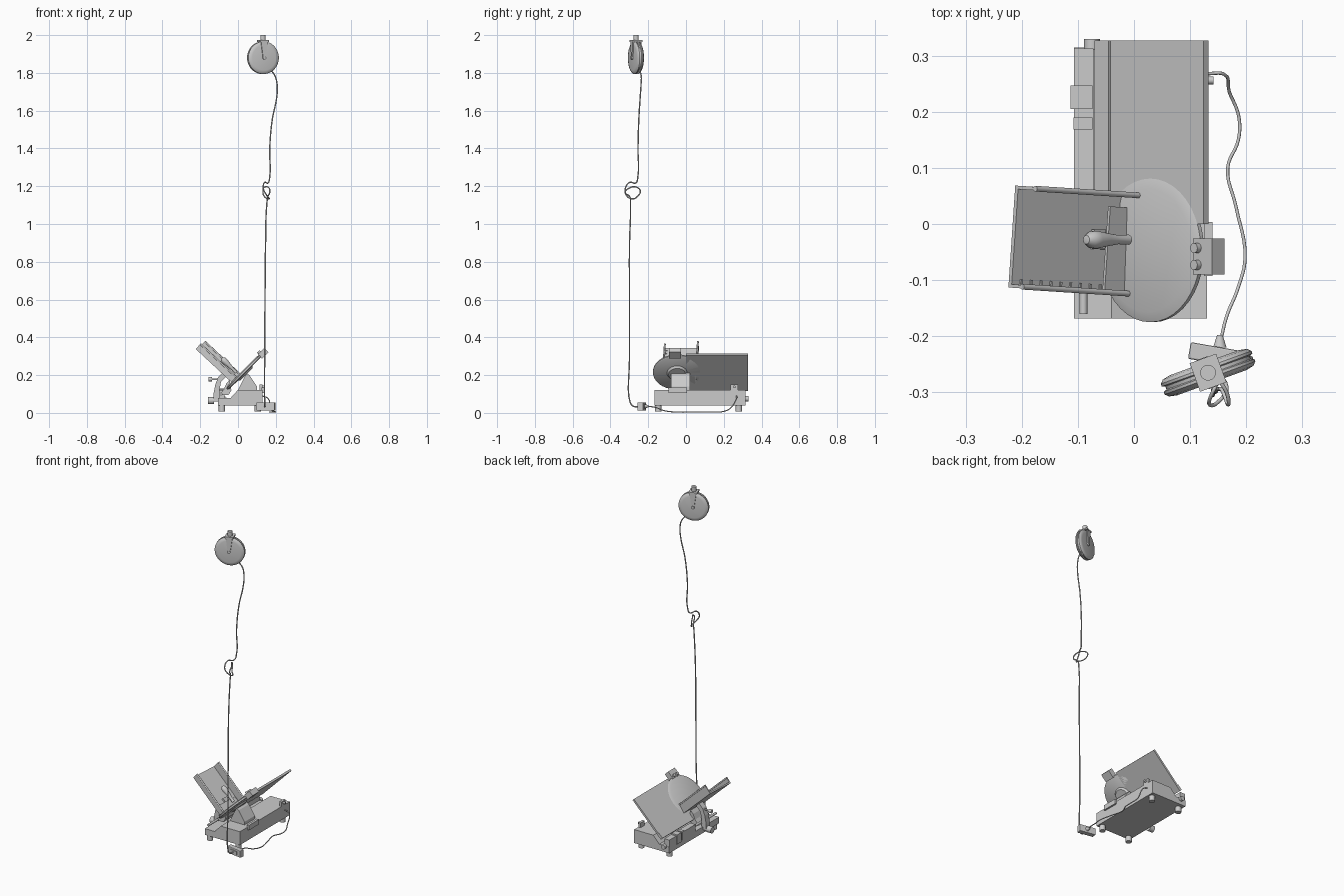
import bpy, bmesh, math
from mathutils import Matrix, Vector

if "Cube" in bpy.data.objects:
    bpy.data.objects.remove(bpy.data.objects["Cube"])

R2 = math.sqrt(0.5)


def frame(o, x, y):
    """Matrix with origin o, local x axis and approximate local y axis."""
    x = Vector(x).normalized()
    z = x.cross(Vector(y)).normalized()
    m = Matrix((x, z.cross(x), z)).transposed().to_4x4()
    m.translation = Vector(o)
    return m


def finish(name, bm, m, bevel=0, smooth=False):
    bmesh.ops.recalc_face_normals(bm, faces=bm.faces)
    me = bpy.data.meshes.new(name)
    bm.to_mesh(me)
    bm.free()
    ob = bpy.data.objects.new(name, me)
    bpy.context.collection.objects.link(ob)
    ob.matrix_world = m
    if bevel:
        b = ob.modifiers.new("bevel", 'BEVEL')
        b.width, b.segments = bevel, 2
    if smooth:
        bpy.ops.object.select_all(action='DESELECT')
        ob.select_set(True)
        bpy.context.view_layer.objects.active = ob
        bpy.ops.object.shade_smooth_by_angle(angle=math.radians(35))
    return ob


def box(name, lo, hi, m=Matrix(), bevel=0):
    bm = bmesh.new()
    bmesh.ops.create_cube(bm, size=1)
    for v in bm.verts:
        v.co = [lo[i] + (v.co[i] + .5) * (hi[i] - lo[i]) for i in range(3)]
    return finish(name, bm, m, bevel)


def prism(name, pts, a, b, m=Matrix()):
    """Local xy profile extruded along local z from a to b."""
    bm = bmesh.new()
    f = bm.faces.new([bm.verts.new((x, y, a)) for x, y in pts])
    r = bmesh.ops.extrude_face_region(bm, geom=[f])
    for v in r['geom']:
        if isinstance(v, bmesh.types.BMVert):
            v.co.z = b
    return finish(name, bm, m)


def lathe(name, prof, m, n=32):
    """(radius, height) profile revolved about local z."""
    bm = bmesh.new()
    vs = [bm.verts.new((r, 0, z)) for r, z in prof]
    es = [bm.edges.new(p) for p in zip(vs, vs[1:])]
    bmesh.ops.spin(bm, geom=vs + es, cent=(0, 0, 0), axis=(0, 0, 1), angle=2 * math.pi, steps=n)
    bmesh.ops.remove_doubles(bm, verts=bm.verts, dist=1e-5)
    return finish(name, bm, m, smooth=True)


def cyl(name, r, a, b, n=24):
    """Solid cylinder from point a to point b."""
    a, b = Vector(a), Vector(b)
    d = b - a
    m = d.to_track_quat('Z', 'Y').to_matrix().to_4x4()
    m.translation = a
    return lathe(name, [(0, 0), (r, 0), (r, d.length), (0, d.length)], m, n)


def tube(name, pts, r):
    cu = bpy.data.curves.new(name, 'CURVE')
    cu.dimensions, cu.bevel_depth, cu.bevel_resolution = '3D', r, 2
    cu.use_fill_caps, cu.resolution_u = True, 6
    s = cu.splines.new('BEZIER')
    s.bezier_points.add(len(pts) - 1)
    for p, c in zip(s.bezier_points, pts):
        p.co = c
        p.handle_left_type = p.handle_right_type = 'AUTO'
    ob = bpy.data.objects.new(name, cu)
    bpy.context.collection.objects.link(ob)
    return ob


XZ = Matrix.Rotation(math.pi / 2, 4, 'X')  # profile in x-z, extrusion toward -y

# base housing with a low ledge on the carriage side
prism("base", [(-.107, .04), (.13, .04), (.13, .122), (0, .122), (-.04, .078), (-.107, .078)],
      -.315, .168, XZ)
for i, x in enumerate((-.085, .105)):
    for j, y in enumerate((-.147, .28)):
        cyl(f"foot_{i}{j}", .017, (x, y, .008), (x, y, .042), 16)
cyl("cord_socket", .007, (.125, .256, .138), (.142, .256, .138), 16)
box("socket_block", (.115, .235, .12), (.13, .275, .15))
cyl("rear_knob", .014, (-.075, .31, .075), (-.075, .33, .075))

# carriage rail beside the plate
box("rail_cover", (-.107, .06, .07), (-.072, .313, .12))
cyl("slide_rod", .007, (-.09, -.16, .1), (-.09, .3, .1), 16)
box("rail_clamp", (-.113, .205, .07), (-.074, .247, .128))
box("rail_stop", (-.108, .168, .075), (-.074, .19, .124))

# gauge plate and round blade, leaning at 45 degrees
P = frame((.033, 0, .215), (1, 0, 1), (0, 1, 0))  # local z is the downhill-facing normal
if P.col[2].z < 0:
    P = frame((.033, 0, .215), (-1, 0, -1), (0, 1, 0))
U = 1 if P.col[0].x > 0 else -1
box("gauge_plate", (-.135, .0, -.006), (.135, .327, .006), P)
box("gauge_plate_lower_lip", (min(-.135 * U, -.1 * U), .06, .004), (max(-.135 * U, -.1 * U), .327, .011), P)
D = P @ Matrix.Translation((0, -.047, 0))
lathe("blade_guard", [(0, -.006), (.122, -.006), (.128, -.002), (.128, .006), (.11, .012), (0, .012)], D, 40)
lathe("blade_hub", [(0, -.016), (.045, -.016), (.055, -.005)], D, 32)
prism("plate_support", [(.0, .12), (.1, .12), (.1, .14), (.06, .2), (.045, .21)], -.02, .08, XZ)
box("side_bracket", (.125, -.093, .105), (.14, .004, .135))

# sharpener on the top edge of the blade
T = P @ Matrix.Translation((U * .142, -.058, .004))
box("sharpener", (-.024, -.032, -.02), (.024, .032, .012), T)
for y in (-.015, .015):
    cyl("sharpener_knob", .009, T @ Vector((-U * .012, y, .01)), T @ Vector((-U * .012, y, .022)), 16)

# food tray sloping down to the blade, slightly turned
W = frame((-.115, -.03, .251), (.185, -.012, -.172), (.07, 1, 0))
box("tray_floor", (-.135, -.088, -.006), (.125, .09, .002), W)
box("tray_back_wall", (-.135, .086, -.006), (.135, .092, .047), W)
box("tray_front_wall", (-.135, -.09, -.006), (.13, -.084, .03), W)
for y, h in ((.089, .047), (-.087, .03)):
    cyl("tray_rim", .005, W @ Vector((-.135, y, h)), W @ Vector((.135, y, h)), 12)
for i in range(10):
    x = -.115 + i * .024
    box("tray_rib", (x, -.082, .001), (x + .004, -.074, .005), W)

# pusher plate with teardrop handle
box("pusher_plate", (.075, -.083, .014), (.125, .066, .02), W)
H = frame((-.01, -.028, .214), (0, 1, 0), (.7, 0, .7))
if H.col[2].x > 0:
    H = H @ Matrix.Rotation(math.pi, 4, 'X')
lathe("pusher_handle", [(0, 0), (.009, 0), (.008, .025), (.012, .055), (.016, .08),
                        (.015, .095), (.008, .106), (0, .108)], H, 20)

# arm carrying the tray, with its knobs
prism("tray_arm", [(-.13, .06), (-.098, .06), (-.098, .12), (-.09, .165), (-.05, .205),
                   (-.07, .225), (-.105, .19), (-.12, .15), (-.13, .1)], .01, .045, XZ)
prism("tray_arm_foot", [(-.1, .095), (-.05, .095), (-.035, .12), (-.045, .175), (-.062, .155), (-.075, .125)],
      -.02, .07, XZ)
cyl("arm_knob_stem", .005, (-.14, -.028, .178), (-.1, -.028, .178), 12)
cyl("arm_knob", .011, (-.157, -.028, .178), (-.138, -.028, .178), 20)
cyl("thickness_knob", .019, (-.16, -.028, .065), (-.128, -.028, .065))

# power cord along the floor to the junction box
tube("floor_cord", [(.13, .268, .09), (.16, .267, .075), (.17, .235, .025), (.187, .19, .006),
                    (.186, .15, .004), (.167, .1, .004), (.182, .03, .004), (.198, -.06, .005),
                    (.185, -.115, .012), (.165, -.165, .03), (.155, -.205, .035)], .003)
B = Matrix.Translation((.148, -.234, .034)) @ Matrix.Rotation(math.radians(-10), 4, 'Z')
box("junction_box", (-.05, -.015, -.021), (.05, .015, .021), B, .003)
box("socket_face", (-.024, -.019, -.01), (.024, -.013, .01), B)
lathe("strain_relief", [(0, 0), (.012, 0), (.005, .022), (0, .022)],
      frame((.153, -.22, .035), (0, 0, 1), (1, 0, 0)))

# hanging cord with one loose loop
tube("hanging_cord", [(.143, -.245, .034), (.142, -.28, .036), (.141, -.297, .06), (.141, -.299, .3),
                      (.143, -.299, .6), (.146, -.299, .9), (.152, -.294, 1.1), (.158, -.298, 1.145),
                      (.168, -.322, 1.168), (.165, -.3, 1.19), (.14, -.262, 1.195), (.132, -.242, 1.175),
                      (.14, -.258, 1.145), (.165, -.29, 1.134), (.15, -.317, 1.155), (.135, -.322, 1.185),
                      (.14, -.3, 1.22), (.16, -.265, 1.218), (.168, -.255, 1.25), (.168, -.254, 1.4),
                      (.181, -.25, 1.55), (.206, -.242, 1.68), (.207, -.238, 1.74), (.195, -.237, 1.785),
                      (.17, -.25, 1.82)], .0035)

# cable reel hung from a ceiling block
K = Matrix.Translation((.132, -.265, 1.88)) @ Matrix.Rotation(math.radians(20), 4, 'Z')
KR = K @ XZ
lathe("reel", [(0, -.019), (.066, -.019), (.08, -.016), (.086, -.01), (.086, -.005), (.08, -.003),
               (.08, .003), (.086, .005), (.086, .01), (.08, .016), (.066, .019), (0, .019)], KR, 48)
for s in (-1, 1):
    prism("reel_yoke", [(-.007, -.002), (.007, -.002), (.02, .09), (-.02, .09)], s * .019, s * .025, KR)
    cyl("reel_axle_cap", .009, KR @ Vector((0, 0, s * .018)), KR @ Vector((0, 0, s * .028)), 16)
box("reel_hanger", (-.025, -.027, .084), (.025, .027, .093), K)
cyl("ceiling_mount", .014, (.132, -.265, 1.97), (.132, -.265, 2.0))
